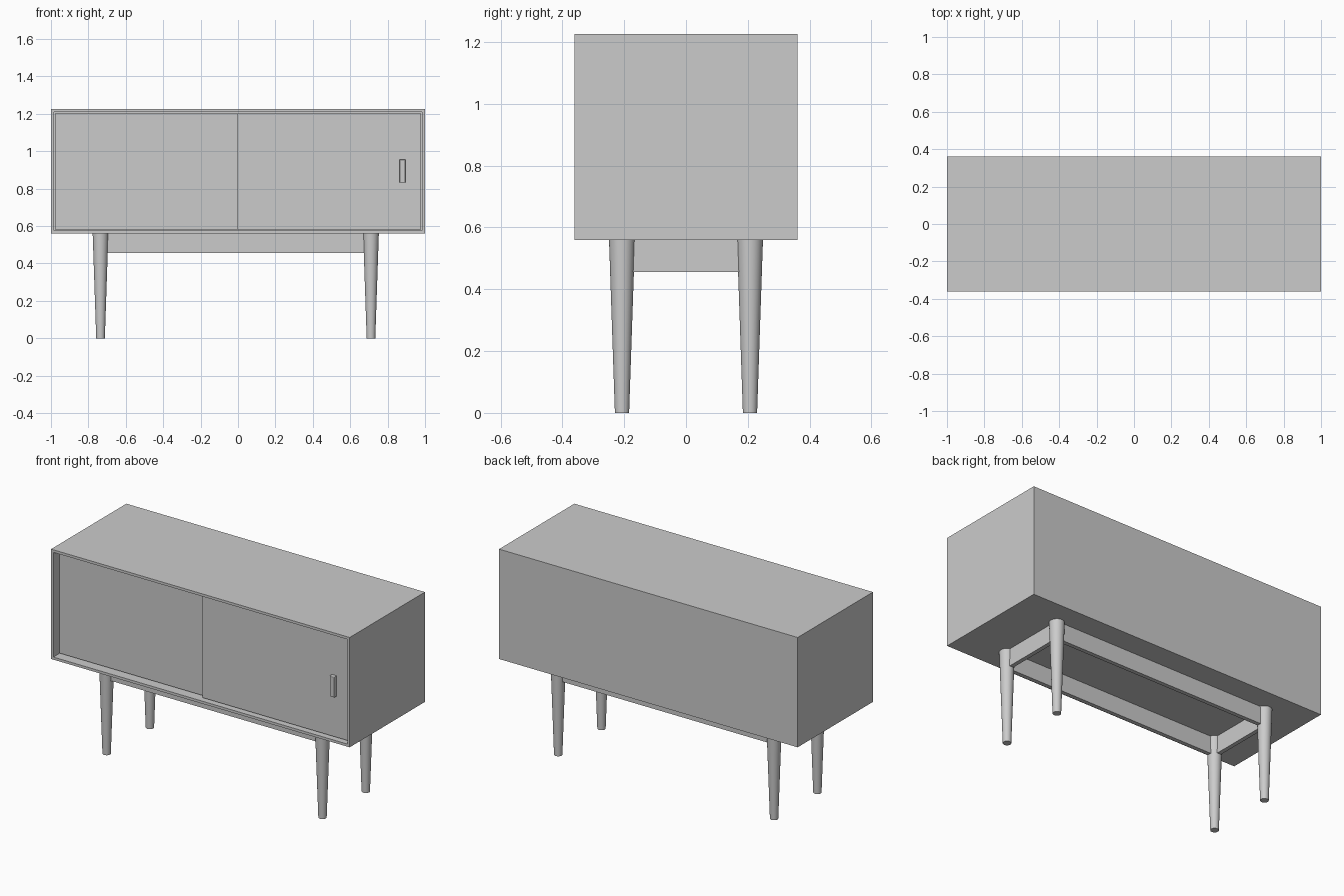
import bpy, bmesh
from mathutils import Vector

if "Cube" in bpy.data.objects:
    bpy.data.objects.remove(bpy.data.objects["Cube"])


def box(name, lo, hi, bevel=0):
    """Axis-aligned box from its two extreme corners."""
    lo, hi = Vector(lo), Vector(hi)
    bm = bmesh.new()
    bmesh.ops.create_cube(bm, size=1)
    bmesh.ops.scale(bm, vec=hi - lo, verts=bm.verts)
    bmesh.ops.translate(bm, vec=(lo + hi) / 2, verts=bm.verts)
    if bevel:
        # round the upright edges only
        edges = [e for e in bm.edges
                 if abs(e.verts[0].co.z - e.verts[1].co.z) > 1e-4]
        edges += [e for e in bm.edges if e not in edges
                  and all(v.co.y < (lo.y + hi.y) / 2 for v in e.verts)]
        bmesh.ops.bevel(bm, geom=edges, offset=bevel, segments=2,
                        profile=0.5, affect='EDGES')
    return finish(name, bm)


def finish(name, bm):
    bmesh.ops.recalc_face_normals(bm, faces=bm.faces)
    mesh = bpy.data.meshes.new(name)
    bm.to_mesh(mesh)
    bm.free()
    obj = bpy.data.objects.new(name, mesh)
    bpy.context.collection.objects.link(obj)
    return obj


W, D, Z0, Z1, T = 1.0, 0.36, 0.56, 1.225, 0.022

# Cabinet shell: a box with its front inset and pushed back into a cavity
bm = bmesh.new()
bmesh.ops.create_cube(bm, size=1)
bmesh.ops.scale(bm, vec=(2 * W, 2 * D, Z1 - Z0), verts=bm.verts)
bmesh.ops.translate(bm, vec=(0, 0, (Z0 + Z1) / 2), verts=bm.verts)
front = min(bm.faces, key=lambda f: f.calc_center_median().y)
bmesh.ops.inset_region(bm, faces=[front], thickness=T)
ext = bmesh.ops.extrude_discrete_faces(bm, faces=[front])
bmesh.ops.translate(bm, vec=(0, 2 * D - T, 0), verts=ext['faces'][0].verts)
finish("cabinet_shell", bm)

# Sliding doors: the right one runs in front of the left one
xi, zb, zt = W - T, Z0 + T, Z1 - T
box("left_door", (-xi, -D + 0.05, zb), (0.02, -D + 0.07, zt))
box("right_door", (-0.003, -D + 0.027, zb), (xi, -D + 0.049, zt))

# Door handle
box("door_handle", (0.864, -D + 0.001, 0.832), (0.895, -D + 0.03, 0.955), bevel=0.004)

# Tapered legs
LEG_X, LEG_Y = (-0.735, 0.711), 0.207
for side, x in zip(("left", "right"), LEG_X):
    for end, y in (("front", -LEG_Y), ("back", LEG_Y)):
        bpy.ops.mesh.primitive_cone_add(vertices=32, radius1=0.023, radius2=0.042,
                                        depth=Z0, location=(x, y, Z0 / 2))
        bpy.context.object.name = f"{end}_{side}_leg"
        bpy.ops.object.shade_smooth_by_angle()

# Rails joining the legs under the cabinet
R, RZ = 0.0125, 0.455
for end, y in (("front", -LEG_Y), ("back", LEG_Y)):
    box(f"{end}_rail", (LEG_X[0], y - R, RZ), (LEG_X[1], y + R, Z0))
for side, x in zip(("left", "right"), LEG_X):
    box(f"{side}_rail", (x - R, -LEG_Y, RZ), (x + R, LEG_Y, Z0))
